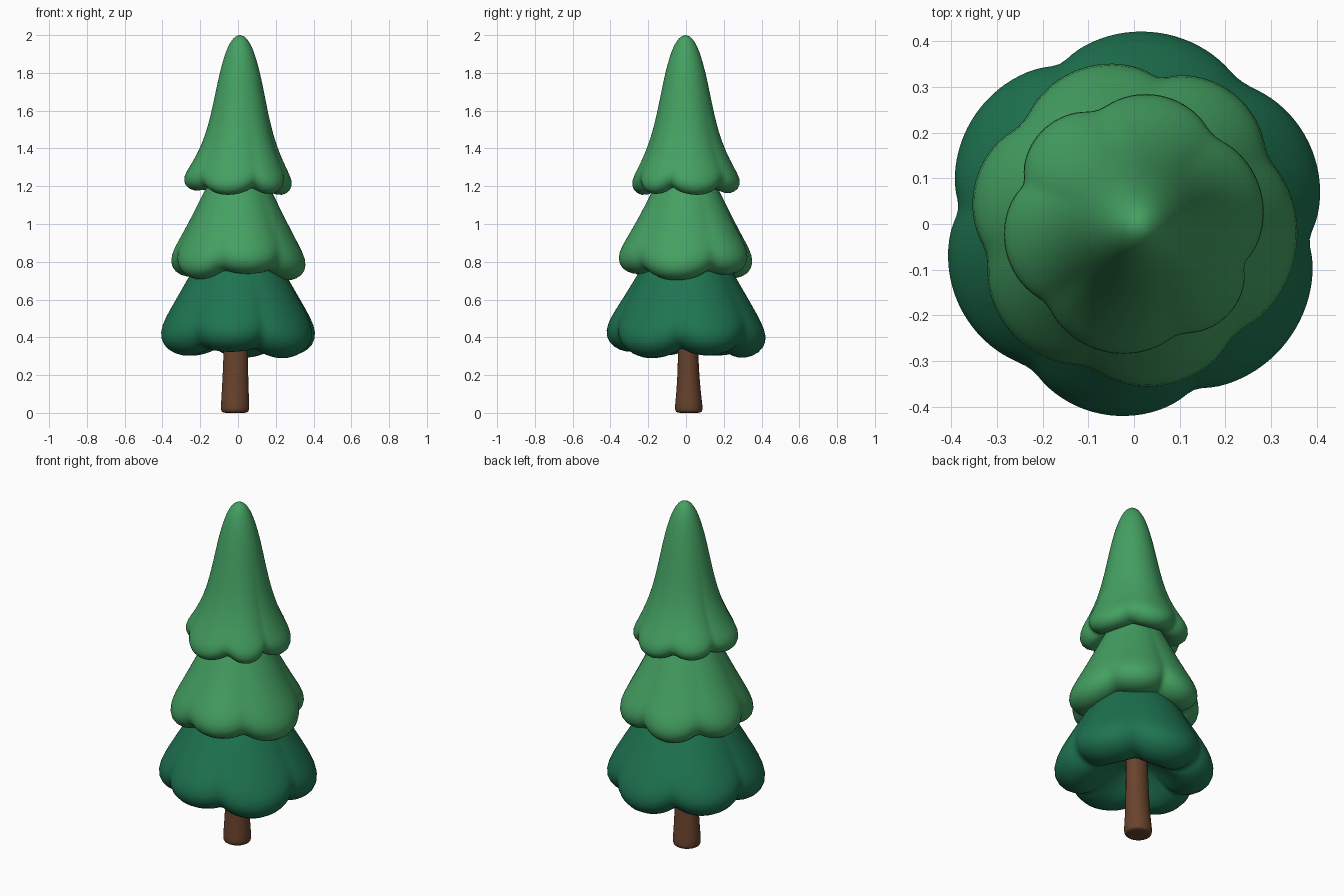
import bpy, bmesh, math

def material(name, rgb):
    m = bpy.data.materials.new(name)
    m.diffuse_color = (*rgb, 1)
    return m

DARK = material("dark green", (0.013, 0.175, 0.082))
LIGHT = material("light green", (0.058, 0.352, 0.122))
BROWN = material("bark brown", (0.14, 0.056, 0.026))

def lathe(name, rings, mat):
    """Skin a list of rings (a ring of one point is a pole) into a smooth closed mesh."""
    bm = bmesh.new()
    vr = [[bm.verts.new(p) for p in ring] for ring in rings]
    for a, b in zip(vr, vr[1:]):
        n = max(len(a), len(b))
        for i in range(n):
            j = (i + 1) % n
            if len(a) == 1:
                bm.faces.new((a[0], b[i], b[j]))
            elif len(b) == 1:
                bm.faces.new((a[i], b[0], a[j]))
            else:
                bm.faces.new((a[i], b[i], b[j], a[j]))
    bmesh.ops.recalc_face_normals(bm, faces=bm.faces)
    for f in bm.faces:
        f.smooth = True
    me = bpy.data.meshes.new(name)
    bm.to_mesh(me)
    bm.free()
    me.materials.append(mat)
    ob = bpy.data.objects.new(name, me)
    bpy.context.collection.objects.link(ob)
    sub = ob.modifiers.new("smooth", 'SUBSURF')
    sub.levels = sub.render_levels = 1
    return ob

def tier(name, profile, valleys, drops, depth, rise, mat, apex, sides=72):
    """Bough layer: profile of (radius, z, lobe weight), valley angles and lobe drops."""
    def lobe(deg):
        for k, v in enumerate(valleys):
            span = (valleys[(k + 1) % len(valleys)] - v) % 360
            off = (deg - v) % 360
            if off < span:
                return math.sin(math.pi * off / span) ** 0.7, drops[k]
    rings = []
    for r, z, w in profile:
        cx, cy = apex[0] * (1 - w), apex[1] * (1 - w)
        if r == 0:
            rings.append([(cx, cy, z)])
            continue
        ring = []
        for i in range(sides):
            deg = 360 * i / sides
            b, d = lobe(deg)
            rr = r * (1 - depth * (1 - b) * w)
            zz = z + w * w * (rise * (1 - b) + d * b)
            t = math.radians(deg)
            ring.append((cx + rr * math.cos(t), cy + rr * math.sin(t), zz))
        rings.append(ring)
    return lathe(name, rings, mat)

# Lower boughs
tier("lower_boughs",
     [(0, 0.92, 0), (0.10, 0.90, 0), (0.18, 0.84, 0.1), (0.24, 0.76, 0.25), (0.297, 0.66, 0.45),
      (0.352, 0.565, 0.7), (0.40, 0.48, 0.9), (0.43, 0.405, 1), (0.415, 0.34, 1), (0.355, 0.297, 1),
      (0.28, 0.285, 1), (0.22, 0.315, 0.9), (0.16, 0.38, 0.5), (0.09, 0.44, 0.2), (0, 0.46, 0)],
     [53, 115, 175, 234, 290, 355], [0.0, 0.012, 0.012, 0.032, -0.002, 0.012],
     0.10, 0.055, DARK, (0, 0))

# Middle boughs
tier("middle_boughs",
     [(0, 1.36, 0), (0.07, 1.34, 0), (0.13, 1.27, 0.1), (0.175, 1.18, 0.2), (0.222, 1.085, 0.4),
      (0.272, 0.985, 0.6), (0.322, 0.89, 0.85), (0.363, 0.81, 1), (0.36, 0.747, 1), (0.315, 0.706, 1),
      (0.25, 0.696, 1), (0.20, 0.73, 0.8), (0.14, 0.80, 0.4), (0, 0.84, 0)],
     [27, 80, 138, 192, 252, 312], [0.03, 0.012, 0.02, 0.005, 0.035, 0.0],
     0.11, 0.06, LIGHT, (0, 0))

# Top boughs
tier("top_boughs",
     [(0, 2.003, 0), (0.035, 1.987, 0), (0.064, 1.94, 0), (0.085, 1.88, 0), (0.107, 1.80, 0),
      (0.128, 1.70, 0.05), (0.148, 1.60, 0.1), (0.177, 1.48, 0.25), (0.213, 1.38, 0.5),
      (0.258, 1.285, 0.8), (0.293, 1.22, 1), (0.285, 1.17, 1), (0.24, 1.143, 1),
      (0.19, 1.155, 0.9), (0.14, 1.21, 0.5), (0.08, 1.25, 0.2), (0, 1.26, 0)],
     [48, 108, 160, 222, 292, 340], [0.015, 0.03, 0.03, 0.005, 0.01, 0.005],
     0.12, 0.055, LIGHT, (0.01, -0.003))

# Trunk, flared at the foot and slightly oval further up
trunk = []
for rx, ry, z in [(0, 0, 0), (0.058, 0.056, 0), (0.071, 0.069, 0.004), (0.077, 0.076, 0.02),
                  (0.075, 0.071, 0.06), (0.070, 0.061, 0.16), (0.066, 0.055, 0.28),
                  (0.064, 0.053, 0.42), (0.062, 0.052, 0.52), (0, 0, 0.52)]:
    cx, cy = -0.016 + 0.012 * z, 0.015 - 0.012 * z
    angles = [2 * math.pi * i / 20 for i in range(20 if rx else 1)]
    trunk.append([(cx + rx * math.cos(t), cy + ry * math.sin(t), z) for t in angles])
lathe("trunk", trunk, BROWN)
